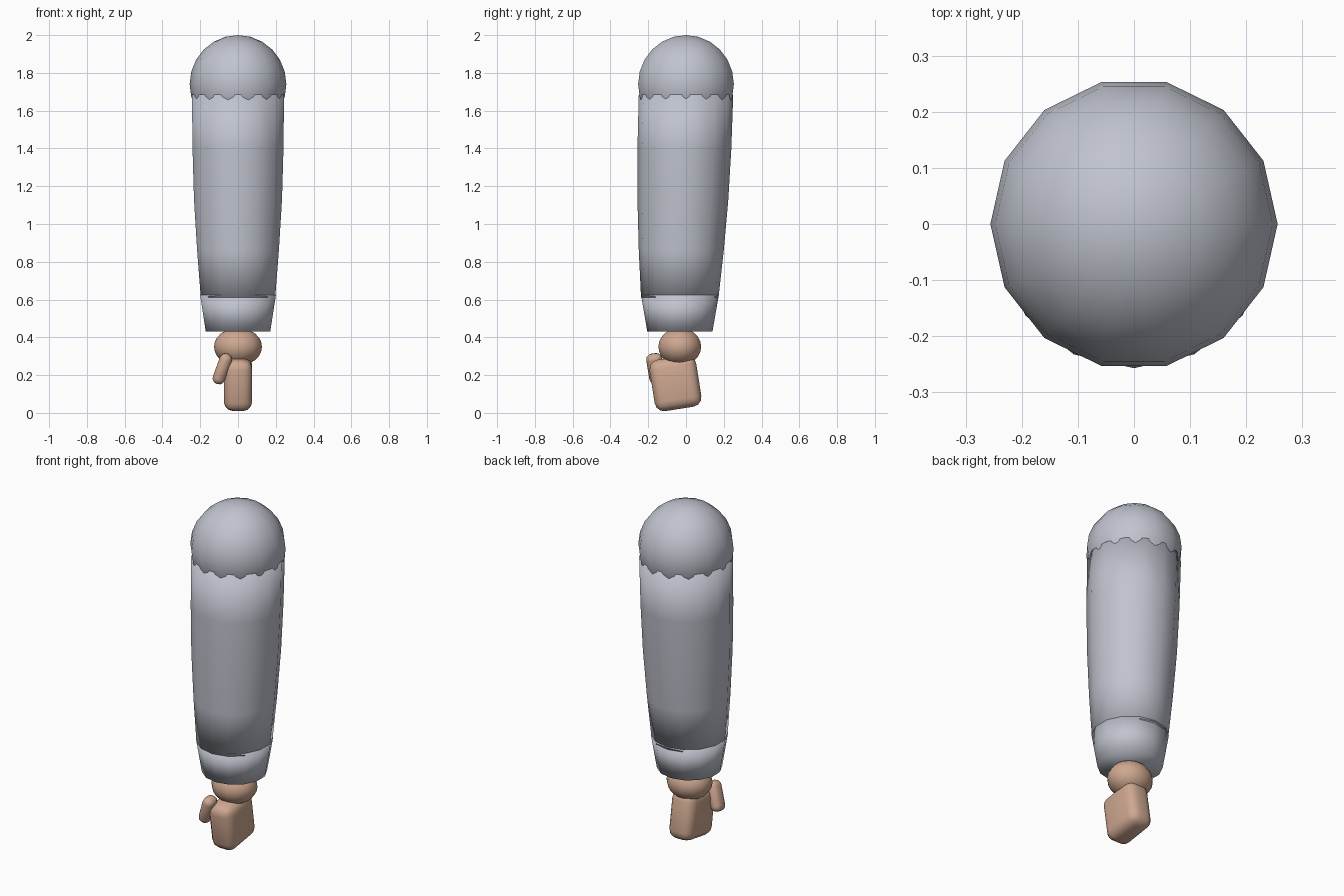
import bpy
import bmesh
from math import sin, cos, pi, radians
from mathutils import Matrix, Euler

cube = bpy.data.objects.get("Cube")
if cube:
    bpy.data.objects.remove(cube, do_unlink=True)

SIDES = 14


def make_material(name, rgb):
    mat = bpy.data.materials.new(name)
    mat.use_nodes = True
    mat.diffuse_color = (*rgb, 1)
    mat.node_tree.nodes["Principled BSDF"].inputs["Base Color"].default_value = (*rgb, 1)
    return mat


grey = make_material("grey cloth", (0.53, 0.55, 0.62))
skin = make_material("skin", (0.62, 0.39, 0.28))


def finish(bm, name, mat):
    bmesh.ops.recalc_face_normals(bm, faces=bm.faces)
    for face in bm.faces:
        face.smooth = True
    mesh = bpy.data.meshes.new(name)
    bm.to_mesh(mesh)
    bm.free()
    mesh.materials.append(mat)
    obj = bpy.data.objects.new(name, mesh)
    bpy.context.scene.collection.objects.link(obj)
    return obj


def loft(name, rings, mat):
    """Closed tube through rings of (z, x radius, front y, back y)."""
    bm = bmesh.new()
    loops = []
    for z, rx, front, back in rings:
        mid, ry = (front + back) / 2, (back - front) / 2
        angles = [2 * pi * i / SIDES for i in range(SIDES)]
        loops.append([bm.verts.new((rx * sin(a), mid + ry * cos(a), z)) for a in angles])
    for low, high in zip(loops, loops[1:]):
        for i in range(SIDES):
            j = (i + 1) % SIDES
            bm.faces.new((low[i], low[j], high[j], high[i]))
    bm.faces.new(loops[0])
    bm.faces.new(loops[-1])
    return finish(bm, name, mat)


def ball(name, centre, radii, mat, segments=SIDES, rings=12):
    bm = bmesh.new()
    turn = Matrix.Rotation(pi / 2, 4, "Z")
    bmesh.ops.create_uvsphere(bm, u_segments=segments, v_segments=rings, radius=1,
                              matrix=Matrix.LocRotScale(centre, None, radii) @ turn)
    return finish(bm, name, mat)


def rounded_box(name, centre, size, tilt, bevel, mat):
    bm = bmesh.new()
    bmesh.ops.create_cube(bm, size=1, matrix=Matrix.Diagonal((*size, 1)))
    bmesh.ops.bevel(bm, geom=bm.edges[:], offset=bevel, segments=3,
                    profile=0.5, affect="EDGES", clamp_overlap=True)
    rotation = Euler([radians(t) for t in tilt])
    bm.transform(Matrix.LocRotScale(centre, rotation, None))
    return finish(bm, name, mat)


# Sleeve with a round shoulder and a tapered cuff
ball("shoulder", (0, 0, 1.74), (0.256, 0.26, 0.26), grey)
loft("sleeve", [(0.61, 0.202, -0.238, 0.172),
                (0.86, 0.222, -0.25, 0.2),
                (1.13, 0.239, -0.257, 0.224),
                (1.4, 0.247, -0.257, 0.24),
                (1.685, 0.25, -0.25, 0.25)], grey)
loft("cuff", [(0.43, 0.175, -0.205, 0.14),
              (0.625, 0.206, -0.238, 0.174)], grey)

# Wrist, mitten hand and thumb
ball("wrist", (0, -0.033, 0.35), (0.127, 0.116, 0.1), skin)
rounded_box("hand", (0, -0.056, 0.157), (0.15, 0.25, 0.275), (9, 0, 0), 0.05, skin)
rounded_box("thumb", (-0.083, -0.16, 0.234), (0.066, 0.085, 0.17), (9, 20, 0), 0.031, skin)
